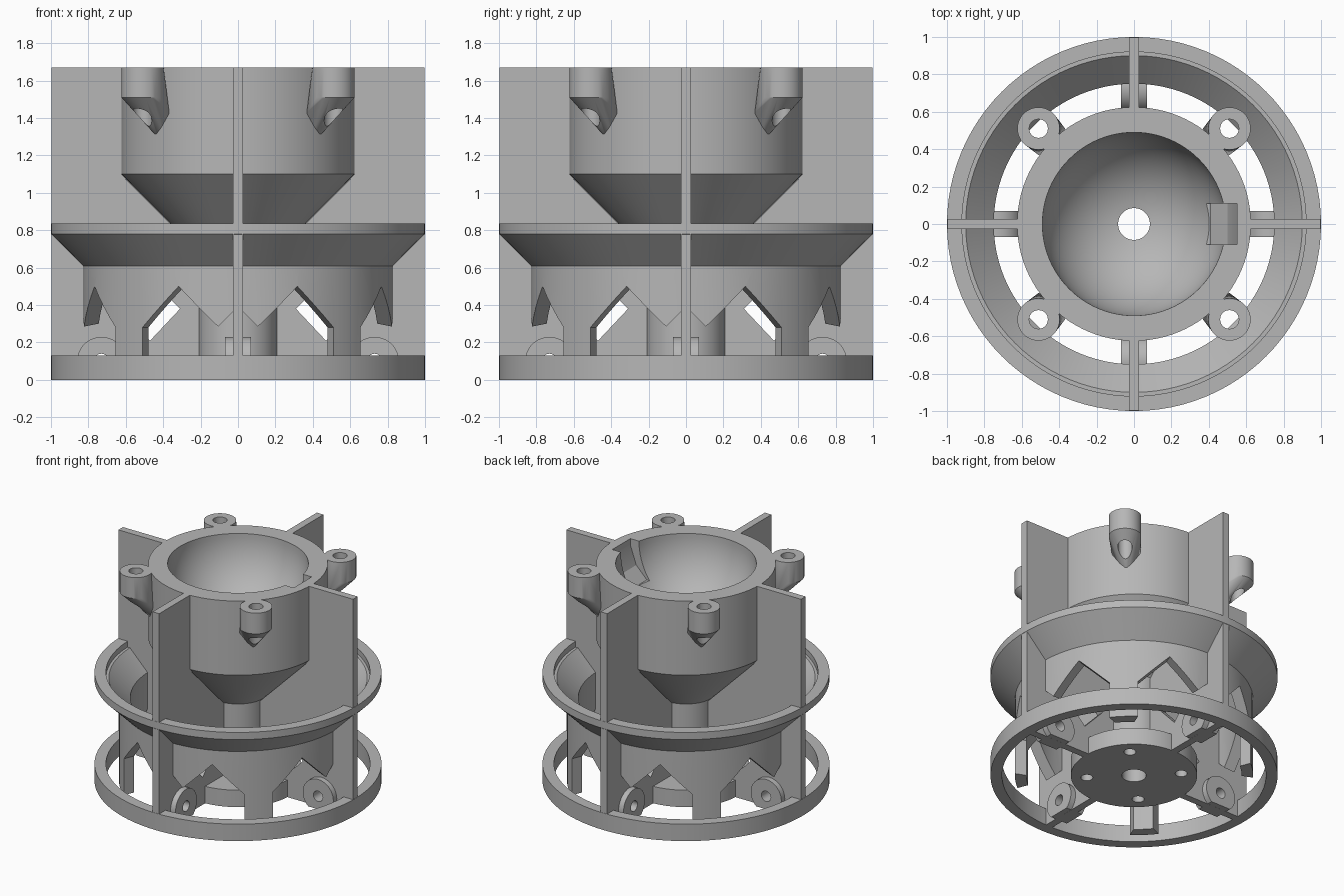
import bpy, bmesh
from math import sin, cos, pi, radians, sqrt
from mathutils import Matrix, Vector

if "Cube" in bpy.data.objects:
    bpy.data.objects.remove(bpy.data.objects["Cube"])

H = 1.67          # overall height
SIDES = 96

grey = bpy.data.materials.new("plain_grey")
grey.use_nodes = True
grey.diffuse_color = (0.47, 0.47, 0.47, 1)
grey.node_tree.nodes["Principled BSDF"].inputs["Base Color"].default_value = (0.47, 0.47, 0.47, 1)


def make(name, bm, angle=0):
    bmesh.ops.recalc_face_normals(bm, faces=bm.faces)
    bm.transform(Matrix.Rotation(radians(angle), 4, 'Z'))
    mesh = bpy.data.meshes.new(name)
    bm.to_mesh(mesh)
    bm.free()
    mesh.materials.append(grey)
    ob = bpy.data.objects.new(name, mesh)
    bpy.context.collection.objects.link(ob)
    return ob


def lathe(name, profile):
    """Closed (radius, z) profile turned around the z axis."""
    bm = bmesh.new()
    rings = []
    for i in range(SIDES):
        a = 2 * pi * i / SIDES
        rings.append([bm.verts.new((r * cos(a), r * sin(a), z)) for r, z in profile])
    n = len(profile)
    for i in range(SIDES):
        p, q = rings[i], rings[(i + 1) % SIDES]
        for j in range(n):
            k = (j + 1) % n
            bm.faces.new((p[j], q[j], q[k], p[k]))
    return make(name, bm)


def prism(name, points, y0, y1, angle=0):
    """(x, z) outline extruded from y0 to y1, then turned around z."""
    bm = bmesh.new()
    face = bm.faces.new([bm.verts.new((x, y0, z)) for x, z in points])
    new = bmesh.ops.extrude_face_region(bm, geom=[face])["geom"]
    bmesh.ops.translate(bm, vec=(0, y1 - y0, 0),
                        verts=[v for v in new if isinstance(v, bmesh.types.BMVert)])
    return make(name, bm, angle)


def rod(name, radius, centre, length, axis='Z', angle=0):
    bm = bmesh.new()
    m = Matrix.Translation(centre)
    if axis == 'Y':
        m = m @ Matrix.Rotation(pi / 2, 4, 'X')
    bmesh.ops.create_cone(bm, cap_ends=True, segments=32, radius1=radius,
                          radius2=radius, depth=length, matrix=m)
    return make(name, bm, angle)


def cut(ob, cutters):
    bpy.context.view_layer.objects.active = ob
    for c in cutters:
        c.hide_render = True
        mod = ob.modifiers.new("cut", 'BOOLEAN')
        mod.operation, mod.solver, mod.object = 'DIFFERENCE', 'EXACT', c
        bpy.ops.object.modifier_apply(modifier=mod.name)
        bpy.data.objects.remove(c)


def smooth(ob):
    bpy.ops.object.select_all(action='DESELECT')
    ob.select_set(True)
    bpy.context.view_layer.objects.active = ob
    bpy.ops.object.shade_smooth_by_angle(angle=radians(25))


def four(ob, start=0):
    """Repeat a part at quarter turns, sharing its mesh."""
    smooth(ob)
    base = ob.name
    for i in range(4):
        o = ob if i == 0 else bpy.data.objects.new(f"{base}_{i + 1}", ob.data)
        if i:
            bpy.context.collection.objects.link(o)
        o.rotation_euler.z = radians(start + 90 * i)


# Cup, funnel, column and foot disc with a bore down the middle
R, BORE = 0.49, 0.085
end = pi / 2 - BORE / R
bowl = [(R * cos(end * i / 20), H - R * sin(end * i / 20)) for i in range(20)]
bowl.append((BORE, H - sqrt(R * R - BORE * BORE)))
cup = lathe("cup_and_column", [(BORE, 0), (0.44, 0), (0.44, 0.13), (0.21, 0.13),
                               (0.21, 0.685), (0.625, 1.1), (0.625, H)] + bowl)
cut(cup, [rod("screw_hole", 0.042, (0.33, 0, 0.05), 0.3, angle=45 + 90 * i) for i in range(4)])
cut(cup, [prism("thumb_slot", [(0.2, 1.8), (0.55, 1.8), (0.55, 1.62), (0.5, 1.48),
                               (0.41, 1.39), (0.2, 1.39)], -0.11, 0.11)])
smooth(cup)

# Flared skirt with gabled openings, leaving a leg on each diagonal
skirt = lathe("flared_skirt", [(0.75, 0), (0.83, 0), (0.83, 0.61), (1, 0.78), (1, 0.835),
                               (0.92, 0.835), (0.92, 0.79), (0.9, 0.79), (0.75, 0.64)])


def gable(w, eave, peak, angle):
    return prism("opening", [(-w, -0.1), (w, -0.1), (w, eave), (0, peak), (-w, eave)],
                 -0.95, -0.6, angle)


cut(skirt, [gable(0.222, 0.28, 0.5, 22.5 + 45 * i) for i in range(8)])
cut(skirt, [gable(0.112, 0.28, 0.39, 90 * i) for i in range(4)])
smooth(skirt)

# Base ring
smooth(lathe("base_ring", [(0.92, 0), (1, 0), (1, 0.13), (0.92, 0.13)]))

# Fins with a slanted window and a pivot hole
LUG = (0.73, 0.1)


def pivot():
    return rod("pivot_hole", 0.04, (LUG[0], 0, LUG[1]), 0.5, 'Y')


fin = prism("fin", [(0.15, 0), (0.998, 0), (0.998, H), (0.6, H), (0.6, 1.07), (0.15, 0.62)],
            -0.028, 0.028)
cut(fin, [prism("window", [(0.31, 0.38), (0.47, 0.21), (0.57, 0.31), (0.41, 0.48)], -0.2, 0.2),
          pivot()])
four(fin)

# Round-topped pivot lugs around the foot of each fin
arc = [radians(-50 + 280 * i / 28) for i in range(29)]
lug = prism("pivot_lug", [(LUG[0] + 0.13 * cos(a), LUG[1] + 0.13 * sin(a)) for a in arc],
            -0.07, 0.07)
cut(lug, [pivot()])
four(lug)

# Screw ears: a round collar tapering down to the cup wall
EAR = 0.722
bm = bmesh.new()
for i in range(40):
    a = 2 * pi * i / 40
    for z in (1.51, H):
        bm.verts.new((EAR + 0.113 * cos(a), 0.113 * sin(a), z))
for y in (-0.035, 0, 0.035):
    bm.verts.new((0.6, y, 1.29 + abs(y)))
for y in (-0.1, 0.1):
    bm.verts.new((0.62, y, 1.43))
bmesh.ops.convex_hull(bm, input=bm.verts)
ear = make("screw_ear", bm)
# Keep the ear clear of the bowl and drill it
cut(ear, [rod("ear_hole", 0.05, (EAR, 0, 1.5), 0.8)])
four(ear, 45)
